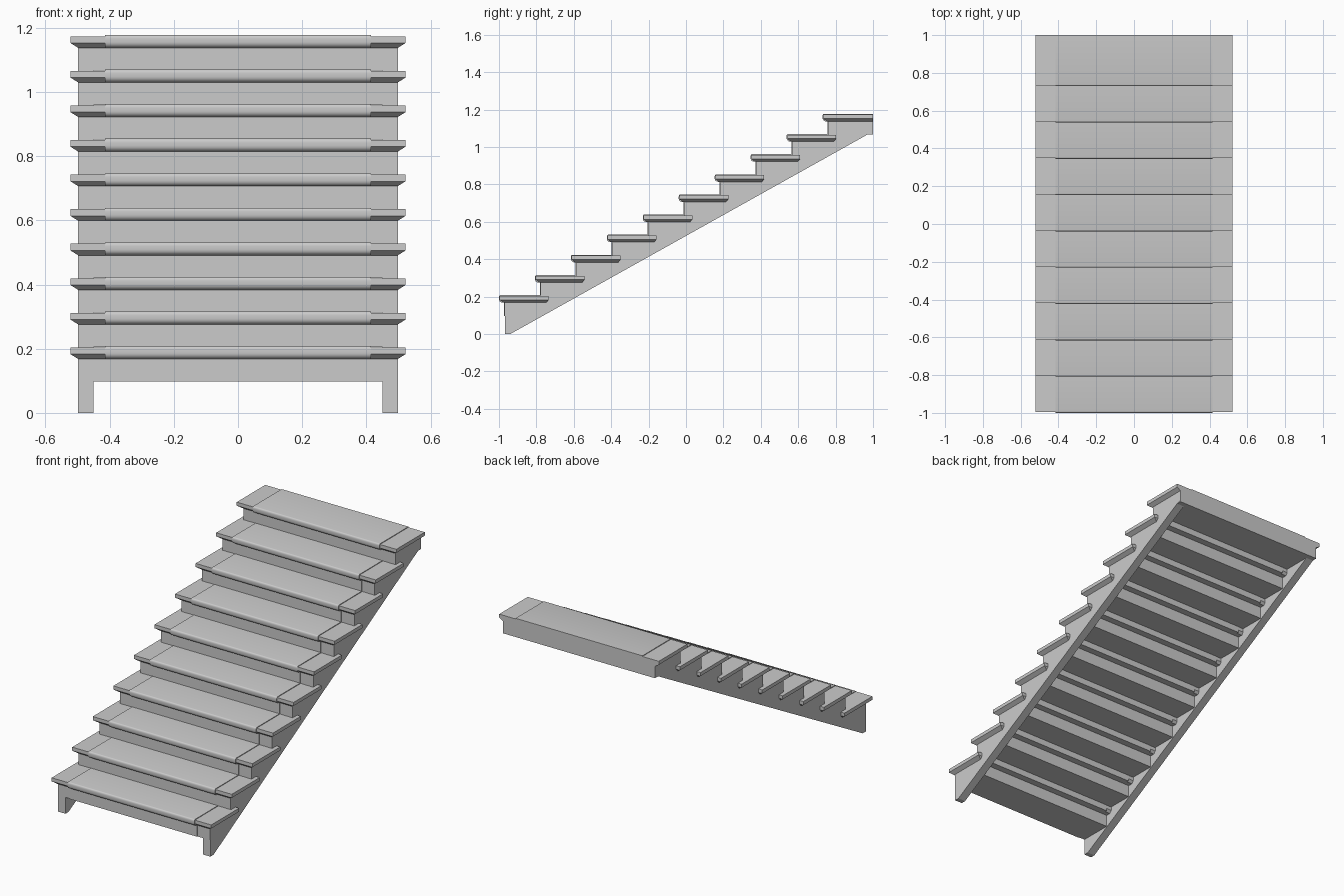
import bpy, bmesh, math

cube = bpy.data.objects.get("Cube")
if cube:
    bpy.data.objects.remove(cube, do_unlink=True)

STEPS, RUN, RISE = 10, 0.1922, 0.1077
FRONT, FIRST_TOP = -1.0, 0.208
THICK, INNER, OUTER = 0.04, 0.415, 0.498

grey = bpy.data.materials.new("stone grey")
grey.use_nodes = True
colour = (0.6, 0.6, 0.6, 1)
grey.diffuse_color = colour
grey.node_tree.nodes["Principled BSDF"].inputs["Base Color"].default_value = colour


def finish(name, bm):
    bmesh.ops.recalc_face_normals(bm, faces=bm.faces)
    mesh = bpy.data.meshes.new(name)
    bm.to_mesh(mesh)
    bm.free()
    mesh.materials.append(grey)
    obj = bpy.data.objects.new(name, mesh)
    bpy.context.collection.objects.link(obj)
    return obj


def extrude_profile(name, points, x0, x1):
    """Extrude a closed (y, z) outline along x."""
    bm = bmesh.new()
    face = bm.faces.new([bm.verts.new((x0, y, z)) for y, z in points])
    out = bmesh.ops.extrude_face_region(bm, geom=[face])
    verts = [v for v in out["geom"] if isinstance(v, bmesh.types.BMVert)]
    bmesh.ops.translate(bm, verts=verts, vec=(x1 - x0, 0, 0))
    return finish(name, bm)


def box(name, x0, x1, y0, y1, z0, z1):
    return extrude_profile(name, [(y0, z0), (y1, z0), (y1, z1), (y0, z1)], x0, x1)


def arc(y, z, depth, height, start):
    """Quarter ellipse of nosing, from angle start, centred on (y, z)."""
    angles = [start + math.pi / 2 * k / 5 for k in range(6)]
    return [(y - depth * math.sin(a), z + height * math.cos(a)) for a in angles]


def end_cap(name, side, y0, y1, top, back_inset):
    """Tread end whose lower edge is bevelled in."""
    rings = [(top, 0.522, 0), (top - 0.021, 0.522, 0), (top - 0.036, OUTER, 1)]
    bm = bmesh.new()
    loops = []
    for z, x, inset in rings:
        front, back = y0 + inset * 0.018, y1 - inset * back_inset
        loops.append([bm.verts.new((side * px, py, z)) for px, py in
                      ((INNER, front), (x, front), (x, back), (INNER, back))])
    bm.faces.new(loops[0])
    bm.faces.new(loops[-1])
    for a, b in zip(loops, loops[1:]):
        for i in range(4):
            j = (i + 1) % 4
            bm.faces.new((a[i], a[j], b[j], b[i]))
    return finish(name, bm)


# Treads with their end caps, on solid step blocks
for i in range(STEPS):
    y, top = FRONT + i * RUN, FIRST_TOP + i * RISE
    last = i == STEPS - 1
    back = 1.0 if last else y + 0.265
    block_back = 1.0 if last else y + 0.225
    nose = (arc(y + 0.008, top - 0.012, 0.008, 0.012, 0)
            + arc(y + 0.018, top - 0.022, 0.018, 0.018, math.pi / 2))
    tread = extrude_profile(f"tread_{i + 1}", nose + [(back, top - THICK), (back, top)],
                            -INNER, INNER)
    bpy.ops.object.select_all(action="DESELECT")
    tread.select_set(True)
    bpy.context.view_layer.objects.active = tread
    bpy.ops.object.shade_smooth_by_angle(angle=math.radians(40))
    low = top - RISE - 0.003
    box(f"step_block_{i + 1}", -INNER, INNER, y + 0.026, block_back, low, top - 0.03)
    for side, label in ((1, "left"), (-1, "right")):
        end_cap(f"{label}_tread_cap_{i + 1}", side, y + 0.004, back, top - 0.004,
                0 if last else 0.012)
        box(f"{label}_block_end_{i + 1}", side * INNER, side * (OUTER - 0.001),
            y + 0.03, block_back, low, top - 0.03)

# Sawtooth stringers
outline = [(-0.94, 0), (-0.969, 0)]
for i in range(STEPS):
    y, top = FRONT + i * RUN + 0.031, FIRST_TOP + i * RISE - 0.02
    outline += [(y, top), (y + RUN if i < STEPS - 1 else 0.999, top)]
outline += [(0.999, 1.073), (0.978, 1.071)]
for side, label in ((1, "left"), (-1, "right")):
    extrude_profile(f"{label}_stringer", outline, side * 0.45, side * OUTER)
